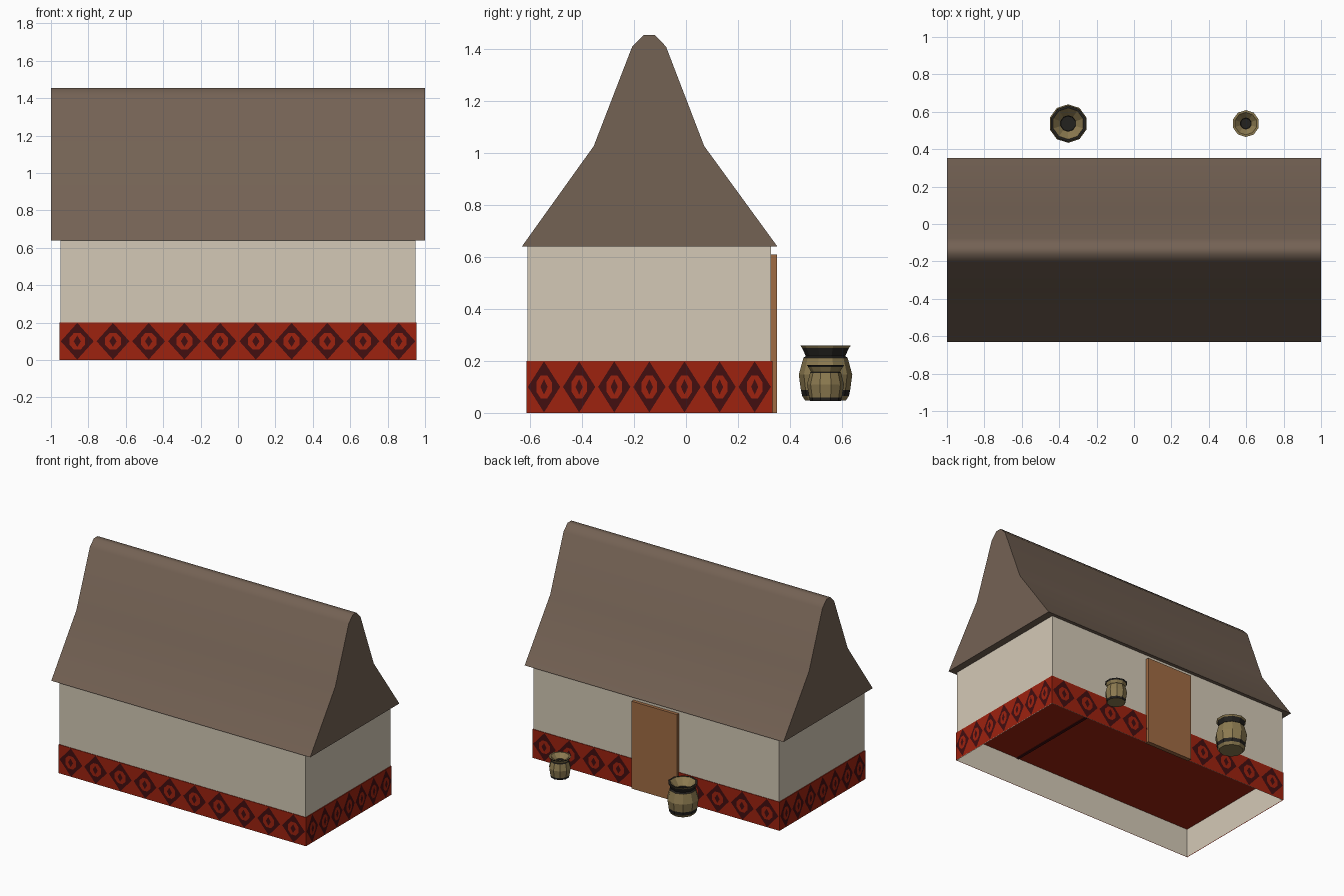
import bpy, bmesh, math
from mathutils import Vector

if "Cube" in bpy.data.objects:
    bpy.data.objects.remove(bpy.data.objects["Cube"])


def material(name, r, g, b):
    lin = [(c / 255 / 12.92) if c < 10 else ((c / 255 + 0.055) / 1.055) ** 2.4 for c in (r, g, b)]
    m = bpy.data.materials.new(name)
    m.diffuse_color = (*lin, 1)
    m.use_nodes = True
    m.node_tree.nodes["Principled BSDF"].inputs["Base Color"].default_value = m.diffuse_color
    return m


THATCH = material("thatch brown", 116, 98, 84)
CREAM = material("cream plaster", 212, 201, 182)
RED = material("brick red", 158, 34, 15)
MAROON = material("dark maroon", 66, 14, 16)
WOOD = material("door wood", 160, 108, 68)
CLAY = material("olive clay", 140, 122, 80)
BLACK = material("charcoal", 36, 34, 31)


def finish(name, bm, mats, smooth=None, fix_normals=True):
    if fix_normals:
        bmesh.ops.recalc_face_normals(bm, faces=bm.faces)
    me = bpy.data.meshes.new(name)
    bm.to_mesh(me)
    bm.free()
    for m in mats:
        me.materials.append(m)
    ob = bpy.data.objects.new(name, me)
    bpy.context.collection.objects.link(ob)
    if smooth:
        bpy.context.view_layer.objects.active = ob
        ob.select_set(True)
        bpy.ops.object.shade_smooth_by_angle(angle=math.radians(smooth))
        ob.select_set(False)
    return ob


def box(name, lo, hi, mat, drop_top=False, drop_bottom=False):
    bm = bmesh.new()
    bmesh.ops.create_cube(bm, size=1)
    for v in bm.verts:
        v.co = Vector([lo[i] + (v.co[i] + 0.5) * (hi[i] - lo[i]) for i in range(3)])
    bm.normal_update()
    drop = [f for f in bm.faces if (drop_top and f.normal.z > 0.9) or (drop_bottom and f.normal.z < -0.9)]
    bmesh.ops.delete(bm, geom=drop, context='FACES_ONLY')
    return finish(name, bm, [mat], fix_normals=False)


# House body: open-bottomed walls, painted base band whose top forms the floor, door
Y0, Y1, X = -0.614, 0.332, 0.955
box("walls", (-0.95, -0.61, 0), (0.95, 0.328, 0.642), CREAM, True, True)
box("base_band", (-X, Y0, 0), (X, Y1, 0.2), RED, False, True)
box("floor_stripe", (0.44, -0.608, 0.195), (0.46, 0.326, 0.199), MAROON)
box("door", (-0.175, 0.32, 0), (0.175, 0.35, 0.61), WOOD)

# Thatched roof: bell-shaped profile swept along x
profile = [(-0.632, 0.64), (-0.355, 1.027), (-0.207, 1.41), (-0.163, 1.455),
           (-0.121, 1.455), (-0.077, 1.41), (0.07, 1.027), (0.352, 0.64)]
bm = bmesh.new()
end = bm.faces.new([bm.verts.new((-1, y, z)) for y, z in profile])
ext = bmesh.ops.extrude_face_region(bm, geom=[end], use_keep_orig=True)
for v in ext["geom"]:
    if isinstance(v, bmesh.types.BMVert):
        v.co.x = 1
finish("roof", bm, [THATCH], smooth=50)

# Diamond pattern: layered thin plates on each side of the band
bm = bmesh.new()


def plate(center, u, n, pts, lift, idx):
    vs = [bm.verts.new(center + u * a + Vector((0, 0, b)) + n * lift) for a, b in pts]
    f = bm.faces.new(vs)
    f.normal_update()
    if f.normal.dot(n) < 0:
        f.normal_flip()
    f.material_index = idx


def side_pattern(origin, u, n, length, count):
    pitch = length / count
    w = pitch * 0.46
    for i in range(count):
        c = origin + u * (pitch * (i + 0.5)) + Vector((0, 0, 0.1))
        plate(c, u, n, [(-w, 0), (0, -0.098), (w, 0), (0, 0.098)], 0.002, 0)
        inner = [(math.cos(k * math.pi / 4 + math.pi / 8) * w * 0.52,
                  math.sin(k * math.pi / 4 + math.pi / 8) * 0.048) for k in range(8)]
        plate(c, u, n, inner, 0.004, 1)
        plate(c, u, n, [(-w * 0.22, 0), (0, -0.03), (w * 0.22, 0), (0, 0.03)], 0.006, 0)


ex, ey = Vector((1, 0, 0)), Vector((0, 1, 0))
side_pattern(Vector((-X, Y0, 0)), ex, -ey, 2 * X, 10)
side_pattern(Vector((-X, Y1, 0)), ex, ey, 2 * X, 10)
side_pattern(Vector((-X, Y0, 0)), ey, -ex, Y1 - Y0, 7)
side_pattern(Vector((X, Y0, 0)), ey, ex, Y1 - Y0, 7)
finish("band_diamonds", bm, [MAROON, RED], fix_normals=False)


# Pots: lathed profile of (radius, height, dark flag for the ring above the point)
def pot(name, x, y, z, prof, sides=10):
    bm = bmesh.new()
    rings = [[bm.verts.new((x + r * math.cos(2 * math.pi * (k + 0.5) / sides),
                            y + r * math.sin(2 * math.pi * (k + 0.5) / sides), z + h))
              for k in range(sides)] for r, h, _ in prof]
    for a, b, p in zip(rings, rings[1:], prof):
        for k in range(sides):
            j = (k + 1) % sides
            bm.faces.new((a[k], a[j], b[j], b[k])).material_index = p[2]
    bm.faces.new(rings[0])
    bm.faces.new(rings[-1]).material_index = 1
    finish(name, bm, [CLAY, BLACK])


pot("large_pot", -0.352, 0.537, 0.047, [
    (0.078, 0, 0), (0.09, 0.018, 1), (0.095, 0.042, 0), (0.103, 0.1, 0), (0.085, 0.165, 1),
    (0.076, 0.172, 1), (0.09, 0.202, 0), (0.097, 0.212, 1), (0.084, 0.212, 0), (0.042, 0.165, 1), (0.04, 0.13, 1)])
pot("small_pot", 0.598, 0.537, 0.045, [
    (0.06, 0, 1), (0.063, 0.014, 0), (0.071, 0.065, 0), (0.06, 0.108, 1),
    (0.056, 0.113, 0), (0.066, 0.131, 1), (0.072, 0.14, 0), (0.06, 0.14, 0), (0.03, 0.11, 1), (0.028, 0.09, 1)])
